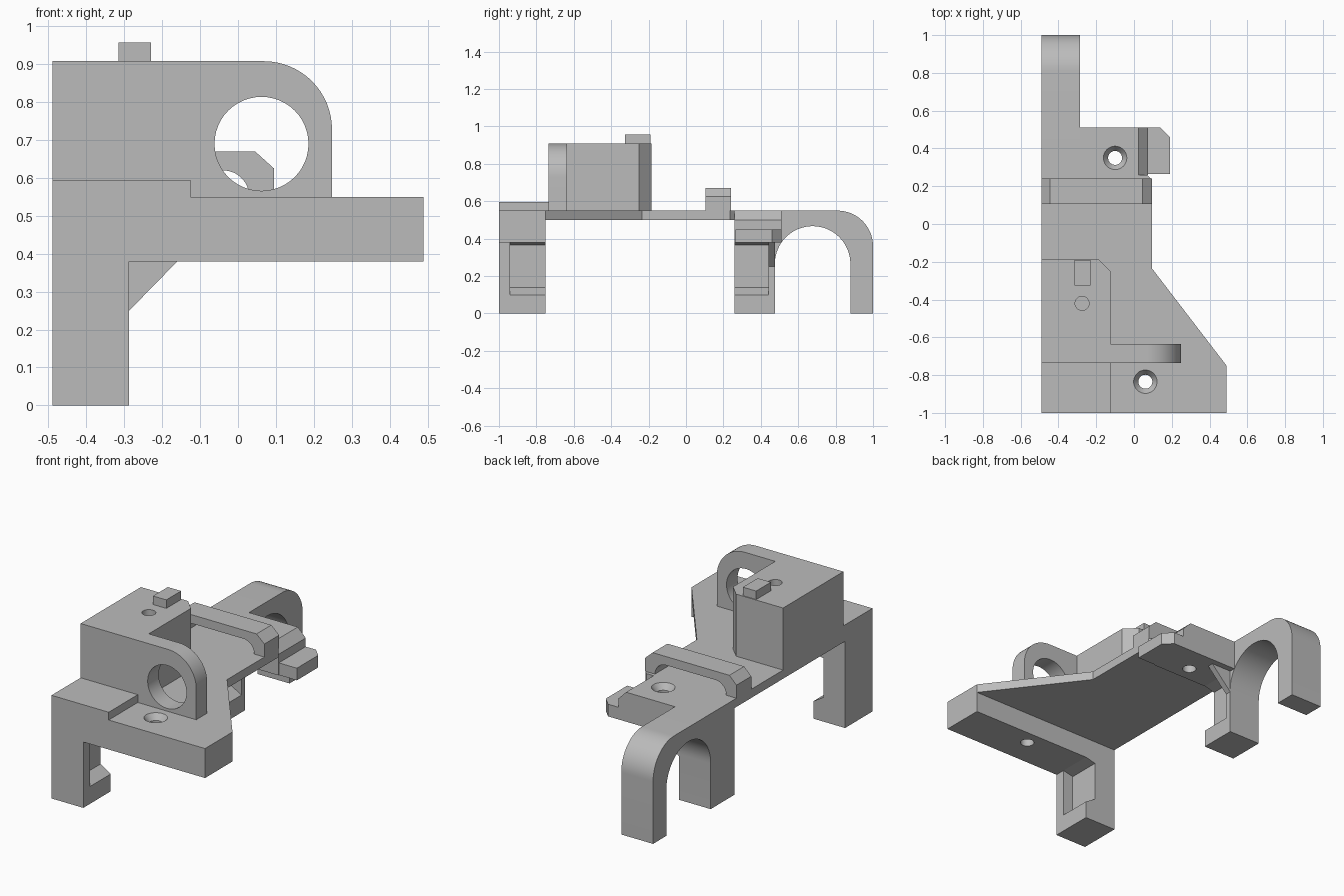
import bpy, bmesh, math
from mathutils import Vector

cube = bpy.data.objects.get("Cube")
if cube:
    bpy.data.objects.remove(cube, do_unlink=True)

grey = bpy.data.materials.new("plain grey")
grey.use_nodes = True
GREY = (0.5, 0.5, 0.5, 1)
grey.diffuse_color = GREY
grey.node_tree.nodes["Principled BSDF"].inputs["Base Color"].default_value = GREY


def finish(name, bm):
    bmesh.ops.recalc_face_normals(bm, faces=bm.faces)
    mesh = bpy.data.meshes.new(name)
    bm.to_mesh(mesh)
    bm.free()
    mesh.materials.append(grey)
    ob = bpy.data.objects.new(name, mesh)
    bpy.context.collection.objects.link(ob)
    return ob


def prism(name, points, axis, lo, hi):
    """Extrude a 2D outline along an axis, from lo to hi."""
    place = {"x": lambda a, b: (lo, a, b),
             "y": lambda a, b: (a, lo, b),
             "z": lambda a, b: (a, b, lo)}[axis]
    bm = bmesh.new()
    face = bm.faces.new([bm.verts.new(place(a, b)) for a, b in points])
    out = bmesh.ops.extrude_face_region(bm, geom=[face])
    step = Vector([(hi - lo) * (axis == k) for k in "xyz"])
    moved = [g for g in out["geom"] if isinstance(g, bmesh.types.BMVert)]
    bmesh.ops.translate(bm, verts=moved, vec=step)
    return finish(name, bm)


def box(name, x0, x1, y0, y1, z0, z1):
    return prism(name, [(x0, y0), (x1, y0), (x1, y1), (x0, y1)], "z", z0, z1)


def arc(cx, cy, r, start, end, n=16):
    angles = [math.radians(start + (end - start) * i / n) for i in range(n + 1)]
    return [(cx + r * math.cos(t), cy + r * math.sin(t)) for t in angles]


def circle(cx, cy, r):
    return arc(cx, cy, r, 0, 352.5, 47)


def combine(ob, other, operation):
    mod = ob.modifiers.new("combine", "BOOLEAN")
    mod.operation, mod.object, mod.solver = operation, other, "EXACT"
    bpy.context.view_layer.objects.active = ob
    bpy.ops.object.modifier_apply(modifier=mod.name)
    bpy.data.objects.remove(other, do_unlink=True)


def screw_hole(ob, x, y, top):
    """Through hole with a countersunk mouth."""
    combine(ob, prism("drill", circle(x, y, 0.037), "z", 0.3, 0.7), "DIFFERENCE")
    bm = bmesh.new()
    bmesh.ops.create_cone(bm, cap_ends=True, segments=48, radius1=0.035,
                          radius2=0.065, depth=0.04)
    bmesh.ops.translate(bm, verts=bm.verts, vec=(x, y, top - 0.016))
    combine(ob, finish("countersink", bm), "DIFFERENCE")


LEFT, LEG = -0.49, -0.287          # outer and inner faces of the legs
FRONT, DECK, UNDER = -0.75, 0.55, 0.38

# Thin deck with a flared front end
prism("deck", [(LEFT, FRONT), (0.49, FRONT), (0.095, -0.235), (0.095, 0.235),
               (0.07, 0.26), (LEFT, 0.26)], "z", 0.5, DECK)

# Front arm with its raised step
arm = prism("front_arm", [(LEFT, UNDER), (0.49, UNDER), (0.49, DECK),
                          (-0.125, DECK), (-0.125, 0.595), (LEFT, 0.595)],
            "y", -1, FRONT)
screw_hole(arm, 0.06, -0.835, DECK)
box("step_bridge", LEFT, -0.125, FRONT, -0.735, DECK, 0.595)

# Legs: notched inner face leaves a catch at the foot
notch = LEG - 0.065


def notched_leg(name, y0, y1, top):
    prism(name, [(LEFT, 0), (LEG, 0), (LEG, 0.1), (notch, 0.14), (notch, 0.365),
                 (LEG, UNDER), (LEG, top), (LEFT, top)], "y", y0, y1)


box("front_leg_wall", LEFT, LEG, -1, -0.94, 0, UNDER)
notched_leg("front_leg", -0.94, FRONT, UNDER)
notched_leg("back_leg", 0.26, 0.44, DECK)

# Hooked arch behind the back leg, with a gusset
prism("back_hook",
      [(0.44, 0), (0.475, 0)] + arc(0.677, 0.265, 0.202, 180, 0, 32)
      + [(0.879, 0), (1, 0)] + arc(0.81, 0.36, 0.19, 0, 90) + [(0.44, DECK)],
      "x", LEFT, LEG)
prism("gusset", [(LEG, 0.25), (-0.16, UNDER), (LEG, UNDER)], "y", 0.44, 0.475)

# Back block and its lower side tab
block = prism("back_block", [(LEG, UNDER), (0.075, UNDER), (0.075, 0.5),
                             (0.025, DECK), (LEG, DECK)], "y", 0.26, 0.51)
screw_hole(block, -0.1, 0.35, DECK)
prism("side_tab", [(0.075, 0.265), (0.19, 0.265), (0.19, 0.46), (0.14, 0.51),
                   (0.075, 0.51)], "z", UNDER, 0.45)

# Low bridge across the deck
prism("cable_bridge",
      [(LEFT, DECK), (-0.425, DECK)] + arc(-0.355, DECK, 0.07, 180, 90)
      + arc(-0.04, DECK, 0.07, 90, 0)
      + [(0.095, DECK), (0.095, 0.625), (0.045, 0.67), (-0.445, 0.67),
         (LEFT, 0.625)], "y", 0.105, 0.24)

# Tower with the pierced lug on its front
tower = prism("tower", [(LEFT, -0.735), (-0.125, -0.735), (-0.125, -0.25),
                        (-0.19, -0.185), (LEFT, -0.185)], "z", DECK, 0.908)
lug = prism("lug", [(-0.3, DECK), (0.248, DECK)]
            + arc(0.068, 0.728, 0.18, 0, 90) + [(-0.3, 0.908)],
            "y", -0.735, -0.635)
combine(tower, lug, "UNION")
combine(tower, prism("bore", circle(0.062, 0.69, 0.124), "y", -0.8, -0.5),
        "DIFFERENCE")
combine(tower, prism("pin_hole", circle(-0.275, -0.42, 0.037), "z", 0.75, 1),
        "DIFFERENCE")
box("tower_nib", -0.315, -0.23, -0.325, -0.19, 0.908, 0.957)

# Smooth the round parts and keep edges crisp
bpy.ops.object.select_all(action="DESELECT")
for ob in bpy.context.scene.objects:
    if ob.type == "MESH":
        ob.select_set(True)
        bpy.context.view_layer.objects.active = ob
bpy.ops.object.shade_smooth_by_angle(angle=math.radians(25))
